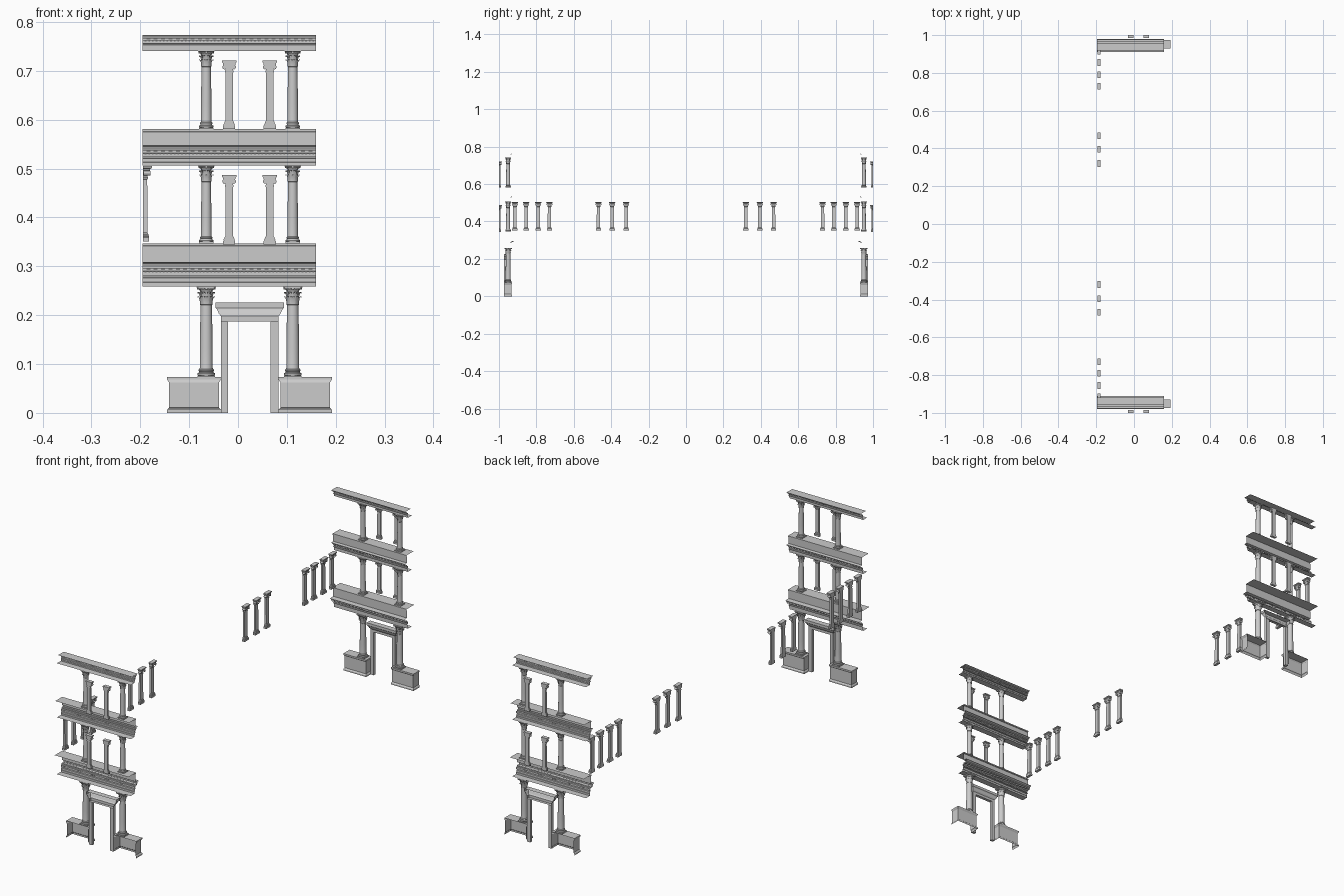
import bpy, bmesh, math
from mathutils import Vector, Matrix

if "Cube" in bpy.data.objects:
    bpy.data.objects.remove(bpy.data.objects["Cube"])

X0, X1 = -0.195, 0.16          # entablature ends
COLS = (-0.065, 0.112)         # big column positions
YC = 0.951                     # big column line


def finish(name, bm, smooth=False):
    """Turn a bmesh into an object mirrored to the opposite end."""
    bmesh.ops.recalc_face_normals(bm, faces=bm.faces)
    me = bpy.data.meshes.new(name)
    bm.to_mesh(me)
    bm.free()
    ob = bpy.data.objects.new(name, me)
    bpy.context.collection.objects.link(ob)
    m = ob.modifiers.new("mirror", 'MIRROR')
    m.use_axis = (False, True, False)
    m.use_clip = False
    m.use_mirror_merge = False
    if smooth:
        bpy.context.view_layer.objects.active = ob
        ob.select_set(True)
        bpy.ops.object.shade_smooth_by_angle(angle=math.radians(35))
        ob.select_set(False)
    return ob


def box(bm, x0, x1, y0, y1, z0, z1):
    mat = Matrix.Translation(((x0 + x1) / 2, (y0 + y1) / 2, (z0 + z1) / 2)) \
        @ Matrix.Diagonal((x1 - x0, y1 - y0, z1 - z0, 1))
    bmesh.ops.create_cube(bm, size=1, matrix=mat)


def loft(bm, rows, closed=False):
    """Skin quads between rows of points."""
    vs = [[bm.verts.new(p) for p in r] for r in rows]
    n = len(rows[0])
    for a, b in zip(vs, vs[1:]):
        for i in range(n if closed else n - 1):
            j = (i + 1) % n
            bm.faces.new((a[i], a[j], b[j], b[i]))
    return vs


def lathe(bm, x, y, prof, n=24):
    rows = [[(x + r * math.cos(2 * math.pi * i / n), y + r * math.sin(2 * math.pi * i / n), z)
             for i in range(n)] for r, z in prof]
    loft(bm, rows, True)


def u_sweep(bm, x0, x1, yf, yb, prof, bottom=False):
    """Moulding run round three sides, open to the outside (yb)."""
    rows = [[(x0 - o, yb, z), (x0 - o, yf - o, z), (x1 + o, yf - o, z), (x1 + o, yb, z)]
            for o, z in prof]
    vs = loft(bm, rows)
    bm.faces.new(vs[-1])
    if bottom:
        bm.faces.new(vs[0])


def column(name, x, z0, z1, r, cap, plinth):
    bm = bmesh.new()
    # plinth, torus base and tapering shaft
    box(bm, x - plinth, x + plinth, YC - plinth, YC + plinth, z0, z0 + 0.3 * r)
    b = z0 + 0.3 * r
    zc = z1 - cap
    prof = [(1.3, 0), (1.38, .12), (1.38, .25), (1.28, .38), (1.12, .42), (1.1, .6),
            (1.2, .68), (1.22, .8), (1.12, .92), (1.03, .98), (1.0, 1.2)]
    prof = [(k * r, b + h * r) for k, h in prof]
    prof += [(r, z0 + (zc - z0) * .4), (.88 * r, zc - .2 * r), (1.0 * r, zc - .12 * r),
             (1.0 * r, zc), (.86 * r, zc)]
    # capital bell
    prof += [(.86 * r, zc + cap * .5), (1.0 * r, zc + cap * .75), (1.3 * r, zc + cap * .87)]
    lathe(bm, x, YC, prof)
    # two tiers of curling leaves and the corner scrolls
    tiers = [(8, 0, 0, .42, .36, 1.3), (8, .5, .05, .68, .36, 1.42), (4, .5, .45, .88, .2, 1.75)]
    for n, ph, h0, h1, w, out in tiers:
        for i in range(n):
            a = 2 * math.pi * (i + ph) / n
            d, t = Vector((math.cos(a), math.sin(a), 0)), Vector((-math.sin(a), math.cos(a), 0))
            rows = []
            for k, s, q in ((.9, 0, 1), (.98, .6, 1.05), (1.05 + (out - 1) * .4, .95, .95),
                            (out, 1.0, .7), (out + .02, .86, .35)):
                c = Vector((x, YC, zc + cap * (h0 + (h1 - h0) * s))) + d * (k * r)
                rows.append([c - t * (w * q * r) - d * (.06 * r), c + d * (.05 * r),
                             c + t * (w * q * r) - d * (.06 * r)])
            loft(bm, rows)
    # concave-sided abacus
    A = r * 1.52
    pts = []
    for i in range(4):
        rot = Matrix.Rotation(i * math.pi / 2, 3, 'Z')
        for p in ((A, -A * .86), (A * .9, -A * .4), (A * .84, 0), (A * .9, A * .4), (A, A * .86)):
            pts.append(rot @ Vector((p[0], p[1], 0)))
    o = Vector((x, YC, 0))
    vs = loft(bm, [[o + p * k + Vector((0, 0, z)) for p in pts]
                   for k, z in ((.93, z1 - cap * .14), (.95, z1 - cap * .08), (1, z1 - cap * .06), (1, z1))], True)
    bm.faces.new(vs[0])
    bm.faces.new(vs[-1])
    # rosette on each side
    for dx, dy in ((1, 0), (-1, 0), (0, 1), (0, -1)):
        cx, cy, e = x + dx * A * .86, YC + dy * A * .86, r * .16
        box(bm, cx - e, cx + e, cy - e, cy + e, z1 - cap * .17, z1 - cap * .01)
    finish(name, bm, True)


def entablature(name, z0, zc, ztop, tip, back):
    h = zc - z0
    prof = [(.965, 0), (.938, 0), (.938, .17), (.936, .18), (.936, .36), (.931, .40), (.931, .44),
            (.937, .45), (.937, .62), (.932, .66), (.932, .76), (tip + .008, .78),
            (tip + .008, .88), (tip + .003, .93), (tip, .97), (tip, 1.0)]
    prof = [(y, z0 + h * k) for y, k in prof]
    if ztop:   # attic band and the ledge the next storey stands on
        prof += [(.931, zc + .002), (.931, ztop - .006), (.928, ztop - .005), (.928, ztop), (back, ztop)]
    else:
        prof += [(back, zc)]
    bm = bmesh.new()
    loft(bm, [[(X0, y, z), (X1, y, z)] for y, z in prof])
    finish(name, bm)
    # brackets and dentils under the cornice
    bm = bmesh.new()
    n = 24
    for i in range(n):
        x = X0 + .004 + (X1 - X0 - .008) * i / (n - 1)
        box(bm, x - .0035, x + .0035, tip + .011, .933, z0 + h * .67, z0 + h * .78)
    n = 48
    for i in range(n):
        x = X0 + .002 + (X1 - X0 - .004) * i / (n - 1)
        box(bm, x - .002, x + .002, .933, .938, z0 + h * .55, z0 + h * .645)
    finish(name + "_dentils", bm)


def pilaster(name, place, z0, z1):
    """Flat half-pilaster; place(u, d, z): u across, d out from its wall."""
    bm = bmesh.new()
    h = z1 - z0
    prof = [(.0145, .011, 0), (.0145, .011, .05), (.013, .0105, .055), (.0135, .011, .07),
            (.0115, .0095, .085), (.0115, .0095, .1), (.0095, .008, .115), (.009, .0075, .82),
            (.0105, .009, .83), (.0105, .009, .85), (.009, .008, .855), (.009, .008, .88),
            (.0125, .012, .93), (.015, .013, .94), (.015, .013, .96), (.0175, .016, .975), (.0175, .016, 1)]
    rows = [[place(-u, 0, z0 + h * k), place(-u, d, z0 + h * k), place(u, d, z0 + h * k),
             place(u, 0, z0 + h * k)] for u, d, k in prof]
    vs = loft(bm, rows, True)
    bm.faces.new(vs[-1])
    bm.faces.new(vs[0])
    # scrolls
    for s in (-1, 1):
        n, r = 12, .0048
        ring = [(s * .0115 + r * math.cos(2 * math.pi * i / n), z0 + h * .905 + r * math.sin(2 * math.pi * i / n))
                for i in range(n)]
        vs = loft(bm, [[place(u, d, z) for u, z in ring] for d in (.001, .0135)], True)
        bm.faces.new(vs[0])
        bm.faces.new(vs[1])
    finish(name, bm)


# pedestals, open at the back
bm = bmesh.new()
PED = [(.004, 0), (.004, .006), (.002, .009), (0, .011), (0, .062), (.002, .065), (.004, .068), (.004, .073)]
u_sweep(bm, -.141, -.039, .934, .973, PED)
u_sweep(bm, .087, .188, .934, .973, PED)
finish("pedestals", bm)

# doorway: jambs and flaring hood
bm = bmesh.new()
box(bm, -.035, -.02, .960, .973, 0, .187)
box(bm, .067, .083, .960, .973, 0, .187)
finish("door_jambs", bm)
bm = bmesh.new()
u_sweep(bm, -.035, .083, .960, .973,
        [(0, .187), (0, .198), (.004, .203), (.008, .212), (.011, .215), (.011, .226)], True)
finish("door_hood", bm)

# columns of the three storeys
for i, x in enumerate(COLS):
    column(f"lower_column_{i}", x, .073, .259, .0132, .036, .0175)
    column(f"middle_column_{i}", x, .347, .506, .0108, .031, .0145)
    column(f"upper_column_{i}", x, .581, .741, .0108, .031, .0145)

# entablatures
entablature("lower_entablature", .259, .306, .347, .910, .980)
entablature("middle_entablature", .506, .545, .581, .918, .976)
entablature("top_entablature", .741, .773, None, .918, .957)

# rear wall pilasters above the ledges
for j, (za, zb) in enumerate(((.345, .487), (.581, .721))):
    for i, x in enumerate((-.018, .065)):
        pilaster(f"rear_pilaster_{j}_{i}", lambda u, d, z, x=x: (x + u * .85, 1.0 - d, z), za, zb)

# side gallery pilasters
for i, y in enumerate((.32, .395, .468, .73, .79, .855, .915)):
    pilaster(f"side_pilaster_{i}", lambda u, d, z, y=y: (-.194 + d * 1.1, y + u, z), .351, .505)
